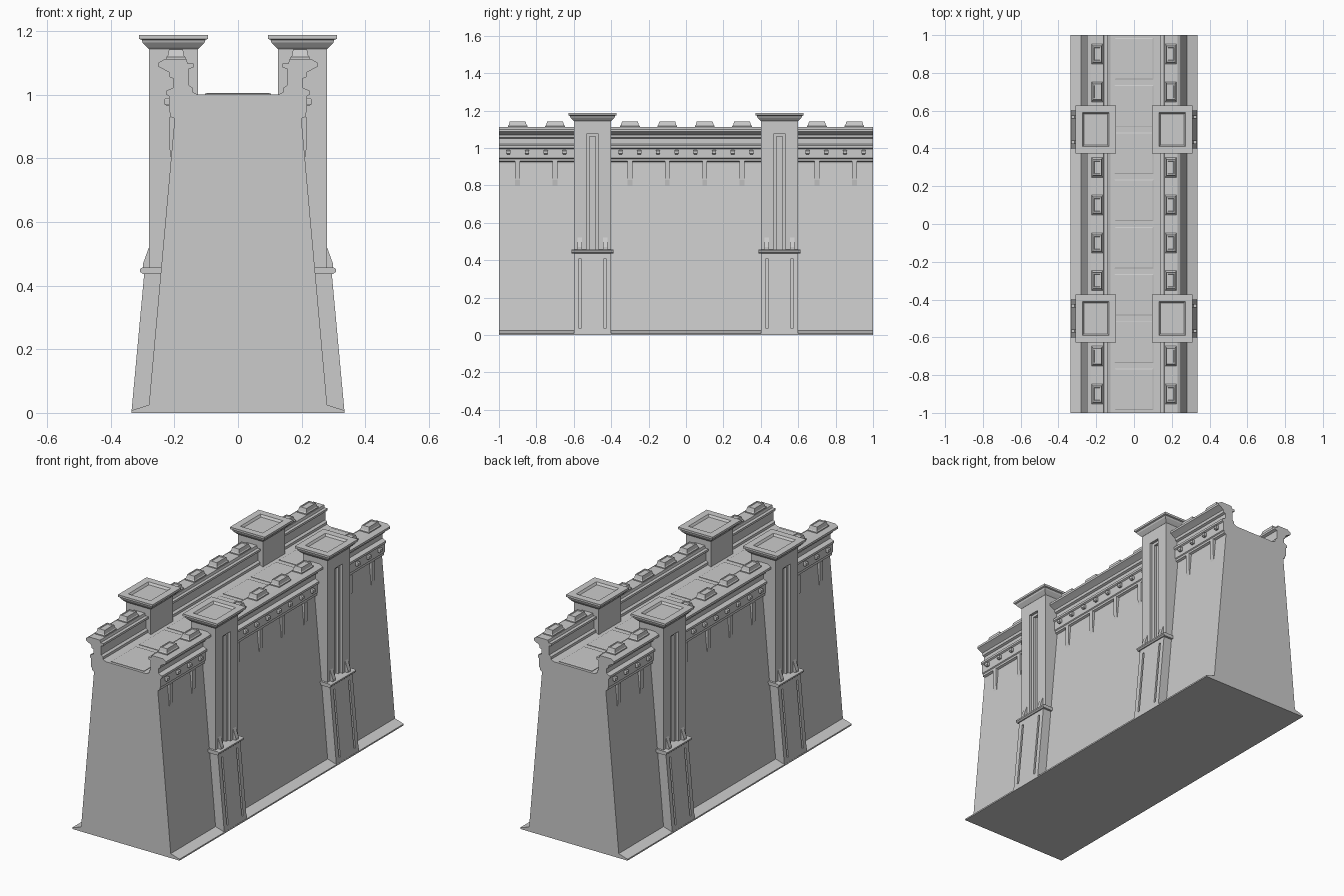
import bpy, bmesh

cube = bpy.data.objects.get("Cube")
if cube:
    bpy.data.objects.remove(cube, do_unlink=True)

stone = bpy.data.materials.new("grey stone")
stone.use_nodes = True
GREY = (0.6, 0.6, 0.6, 1)
stone.diffuse_color = GREY
stone.node_tree.nodes["Principled BSDF"].inputs["Base Color"].default_value = GREY


def finish(name, bm):
    bmesh.ops.recalc_face_normals(bm, faces=bm.faces)
    mesh = bpy.data.meshes.new(name)
    bm.to_mesh(mesh)
    bm.free()
    mesh.materials.append(stone)
    obj = bpy.data.objects.new(name, mesh)
    bpy.context.collection.objects.link(obj)
    return obj


def prism(name, profile, y0, y1, side=1):
    """Extrude an x-z profile along y."""
    bm = bmesh.new()
    face = bm.faces.new([bm.verts.new((x * side, y0, z)) for x, z in profile])
    new = bmesh.ops.extrude_face_region(bm, geom=[face])["geom"]
    verts = [v for v in new if isinstance(v, bmesh.types.BMVert)]
    bmesh.ops.translate(bm, verts=verts, vec=(0, y1 - y0, 0))
    return finish(name, bm)


def block(name, x0, x1, y0, y1, z0, z1, side=1):
    return prism(name, [(x0, z0), (x1, z0), (x1, z1), (x0, z1)], y0, y1, side)


def stack(name, cx, cy, rings):
    """Loft rectangular rings given as (z, half width, half depth)."""
    bm = bmesh.new()
    loops = [[bm.verts.new((cx + i * hx, cy + j * hy, z))
              for i, j in ((-1, -1), (1, -1), (1, 1), (-1, 1))]
             for z, hx, hy in rings]
    for a, b in zip(loops, loops[1:]):
        for k in range(4):
            m = (k + 1) % 4
            bm.faces.new((a[k], a[m], b[m], b[k]))
    bm.faces.new(loops[0])
    bm.faces.new(loops[-1])
    return finish(name, bm)


def cut(obj, cutter):
    mod = obj.modifiers.new("cut", 'BOOLEAN')
    mod.operation = 'DIFFERENCE'
    mod.solver = 'EXACT'
    mod.object = cutter
    bpy.context.view_layer.objects.active = obj
    bpy.ops.object.modifier_apply(modifier=mod.name)
    bpy.data.objects.remove(cutter, do_unlink=True)


# Wall with plinth, sloped faces, frieze, cornice and sunken walkway
half = [(0.335, 0), (0.335, 0.008), (0.28, 0.025), (0.2, 0.915), (0.2, 0.925),
        (0.212, 0.93), (0.212, 0.942), (0.217, 0.946), (0.217, 0.995), (0.225, 1.0),
        (0.225, 1.012), (0.203, 1.022), (0.203, 1.05), (0.215, 1.055),
        (0.217, 1.07), (0.235, 1.08), (0.25, 1.088), (0.25, 1.1), (0.23, 1.112),
        (0.162, 1.112), (0.158, 1.098), (0.14, 1.098), (0.14, 1.086), (0.155, 1.08),
        (0.155, 1.03), (0.143, 1.022), (0.143, 1.008), (0.125, 1.0)]
prism("wall", half + [(-x, z) for x, z in reversed(half)], -1, 1)

# Walkway paving
for i in range(8):
    y = -0.875 + i * 0.25
    stack("paving_slab", 0, y, [(0.99, 0.103, 0.11), (1.003, 0.103, 0.11),
                                (1.005, 0.098, 0.105)])

tenths = [i / 20 for i in range(-19, 20, 2)]
fifths = [i / 10 for i in range(-9, 10, 2)]

for side, label in ((1, "left"), (-1, "right")):
    # Studs on the frieze
    for y in tenths:
        if 0.4 < abs(y) < 0.6:
            continue
        stack(label + "_stud", side * 0.217, y, [
            (0.966, 0.008, 0.008), (0.971, 0.015, 0.011),
            (0.985, 0.015, 0.011), (0.99, 0.008, 0.008)])

    # Merlons and the brackets under the frieze
    for y in fifths:
        if abs(y) == 0.5:
            continue
        stack(label + "_merlon", side * 0.195, y, [
            (1.1, 0.03, 0.053), (1.118, 0.03, 0.053), (1.122, 0.026, 0.048),
            (1.142, 0.022, 0.042), (1.142, 0.016, 0.034), (1.139, 0.014, 0.032)])
        prism(label + "_bracket", [(0.19, 0.93), (0.215, 0.93), (0.215, 0.83),
                                   (0.21, 0.795), (0.19, 0.795)],
              y - 0.013, y + 0.013, side)

    for y in (-0.5, 0.5):
        # Tapered pier base with two narrow grooves
        base = prism(label + "_pier_base", [
            (0.13, 0), (0.335, 0), (0.294, 0.445), (0.13, 0.445)],
            y - 0.1, y + 0.1, side)
        for off in (-0.067, 0.067):
            cut(base, prism("groove", [(0.316, 0.035), (0.36, 0.035),
                                       (0.33, 0.41), (0.282, 0.41)],
                            y + off - 0.006, y + off + 0.006, side))

        # Collar
        prism(label + "_collar", [
            (0.13, 0.437), (0.3, 0.437), (0.308, 0.444), (0.308, 0.452),
            (0.3, 0.457), (0.13, 0.457)], y - 0.112, y + 0.112, side)

        # Pier shaft with a stepped vertical slot
        shaft = block(label + "_pier_shaft", 0.125, 0.28, y - 0.1, y + 0.1,
                      0.45, 1.15, side)
        cut(shaft, block("slot", 0.265, 0.3, y - 0.033, y + 0.033,
                         0.457, 1.075, side))
        cut(shaft, block("inner_slot", 0.25, 0.3, y - 0.016, y + 0.016,
                         0.457, 1.06, side))

        # Small wedges at the foot of the shaft
        for off in (-0.067, 0.067):
            prism(label + "_wedge", [(0.27, 0.45), (0.298, 0.45), (0.298, 0.47),
                                     (0.28, 0.52), (0.27, 0.52)],
                  y + off - 0.012, y + off + 0.012, side)

        # Capital with a sunken top
        stack(label + "_capital", side * 0.2025, y, [
            (1.143, 0.078, 0.1), (1.15, 0.085, 0.107), (1.163, 0.097, 0.118),
            (1.172, 0.1, 0.121), (1.175, 0.108, 0.128), (1.187, 0.108, 0.128),
            (1.187, 0.07, 0.09), (1.175, 0.062, 0.082)])
